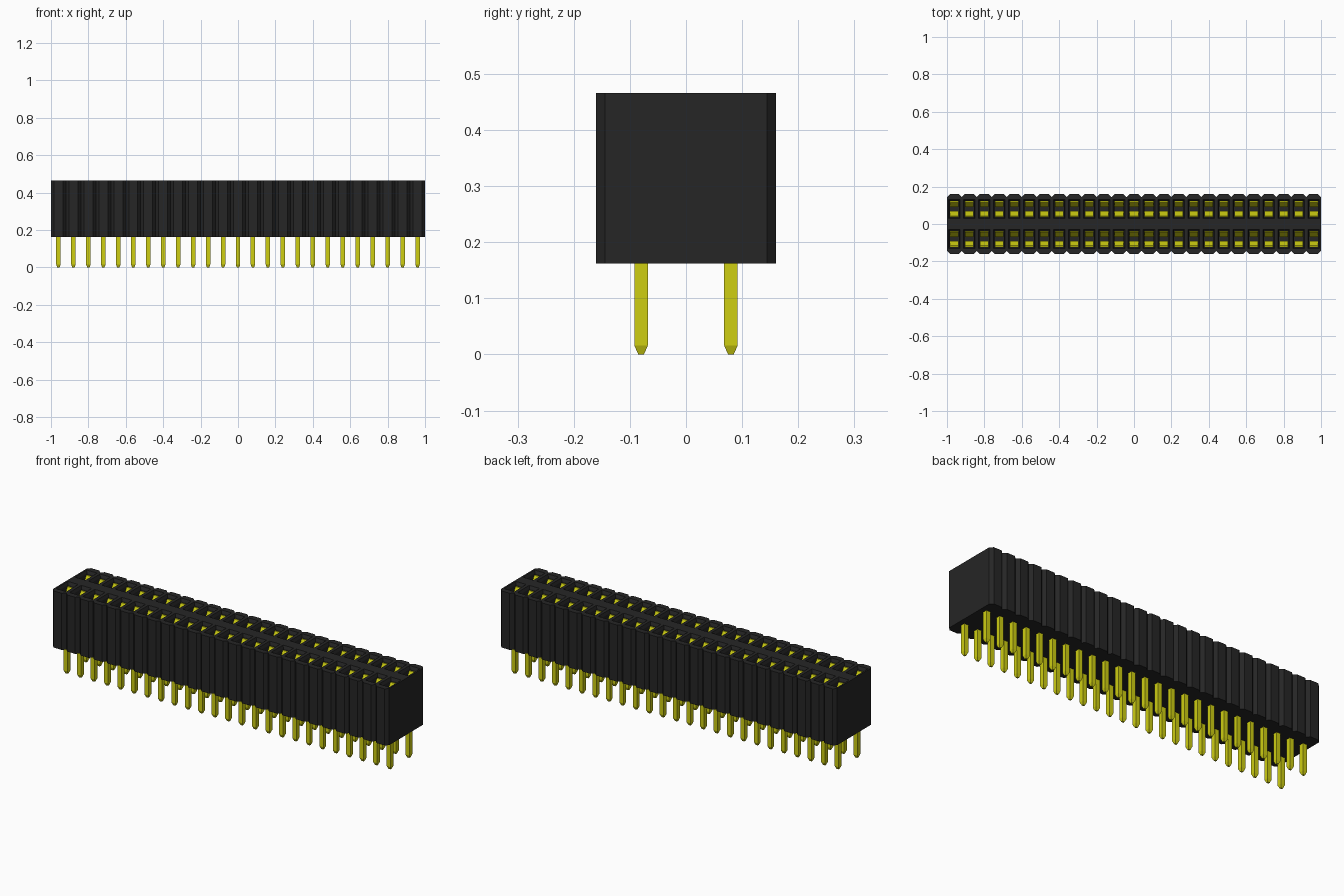
import bpy
import bmesh

cube = bpy.data.objects.get("Cube")
if cube:
    bpy.data.objects.remove(cube, do_unlink=True)

COUNT, PITCH = 25, 0.08
ROW_Y = 0.08
BASE, TOP = 0.162, 0.466
HALF_DEPTH = 0.16
CHAMFER_X, CHAMFER_Y = 0.016, 0.016
COLUMNS = [(i - (COUNT - 1) / 2) * PITCH for i in range(COUNT)]
CELLS = [(x, y) for x in COLUMNS for y in (-ROW_Y, ROW_Y)]


def make_material(name, colour, roughness):
    mat = bpy.data.materials.new(name)
    mat.use_nodes = True
    mat.diffuse_color = colour
    shader = mat.node_tree.nodes["Principled BSDF"]
    shader.inputs["Base Color"].default_value = colour
    shader.inputs["Roughness"].default_value = roughness
    return mat


black = make_material("black plastic", (0.019, 0.019, 0.019, 1), 0.6)
gold = make_material("yellow metal", (0.62, 0.62, 0.006, 1), 0.4)


def make_object(name, bm, mat):
    bmesh.ops.recalc_face_normals(bm, faces=bm.faces)
    mesh = bpy.data.meshes.new(name)
    bm.to_mesh(mesh)
    bm.free()
    mesh.materials.append(mat)
    obj = bpy.data.objects.new(name, mesh)
    bpy.context.collection.objects.link(obj)
    return obj


def add_loft(bm, x, y, sections):
    """Stack of rectangles, each given as (half width, half depth, height)."""
    rings = [[bm.verts.new((x + sx * w, y + sy * d, z))
              for sx, sy in ((-1, -1), (1, -1), (1, 1), (-1, 1))]
             for w, d, z in sections]
    for low, high in zip(rings, rings[1:]):
        for k in range(4):
            n = (k + 1) % 4
            bm.faces.new((low[k], low[n], high[n], high[k]))
    bm.faces.new(rings[0][::-1])
    bm.faces.new(rings[-1])


def add_strip(bm, x, profile, half_width):
    """Closed y-z profile extruded across x."""
    sides = [[bm.verts.new((x + s * half_width, y, z)) for y, z in profile]
             for s in (-1, 1)]
    count = len(profile)
    for k in range(count):
        n = (k + 1) % count
        bm.faces.new((sides[0][k], sides[0][n], sides[1][n], sides[1][k]))
    bm.faces.new(sides[0])
    bm.faces.new(sides[1][::-1])


# Housing: notched outline, one chamfered lobe per column on both long sides
half = PITCH / 2
inner = HALF_DEPTH - CHAMFER_Y
front = [(-COUNT * half, -inner)]
for x in COLUMNS:
    front += [(x - half + CHAMFER_X, -HALF_DEPTH),
              (x + half - CHAMFER_X, -HALF_DEPTH),
              (x + half, -inner)]
outline = front + [(-x, -y) for x, y in front]
bm = bmesh.new()
floor = bm.faces.new([bm.verts.new((x, y, BASE)) for x, y in outline])
wall = bmesh.ops.extrude_face_region(bm, geom=[floor])
for v in wall["geom"]:
    if isinstance(v, bmesh.types.BMVert):
        v.co.z = TOP
housing = make_object("housing", bm, black)

# Socket cavities with a flared mouth
bm = bmesh.new()
for x, y in CELLS:
    add_loft(bm, x, y, [(0.025, 0.044, BASE + 0.02),
                        (0.025, 0.044, TOP - 0.015),
                        (0.031, 0.050, TOP),
                        (0.031, 0.050, TOP + 0.02)])
cutter = make_object("cavity_cutter", bm, black)
cutter.hide_render = True
cut = housing.modifiers.new("cavities", "BOOLEAN")
cut.operation = "DIFFERENCE"
cut.solver = "EXACT"
cut.object = cutter
bpy.context.view_layer.update()
graph = bpy.context.evaluated_depsgraph_get()
carved = bpy.data.meshes.new_from_object(housing.evaluated_get(graph))
housing.modifiers.clear()
housing.data = carved
bpy.data.objects.remove(cutter, do_unlink=True)

# Solder pins with tapered tips
bm = bmesh.new()
for x, y in CELLS:
    add_loft(bm, x, y, [(0.006, 0.005, 0), (0.012, 0.012, 0.016),
                        (0.012, 0.012, BASE + 0.01)])
make_object("solder_pins", bm, gold)

# Spring contacts: two leaves pinching together, then flaring open at the mouth
LEAF = [(0.036, 0.183), (0.036, 0.25), (0.010, 0.40), (0.036, 0.445),
        (0.042, 0.445), (0.018, 0.40), (0.042, 0.25), (0.042, 0.183)]
bm = bmesh.new()
for x, y in CELLS:
    for side in (-1, 1):
        add_strip(bm, x, [(y + side * d, z) for d, z in LEAF], 0.023)
make_object("spring_contacts", bm, gold)
